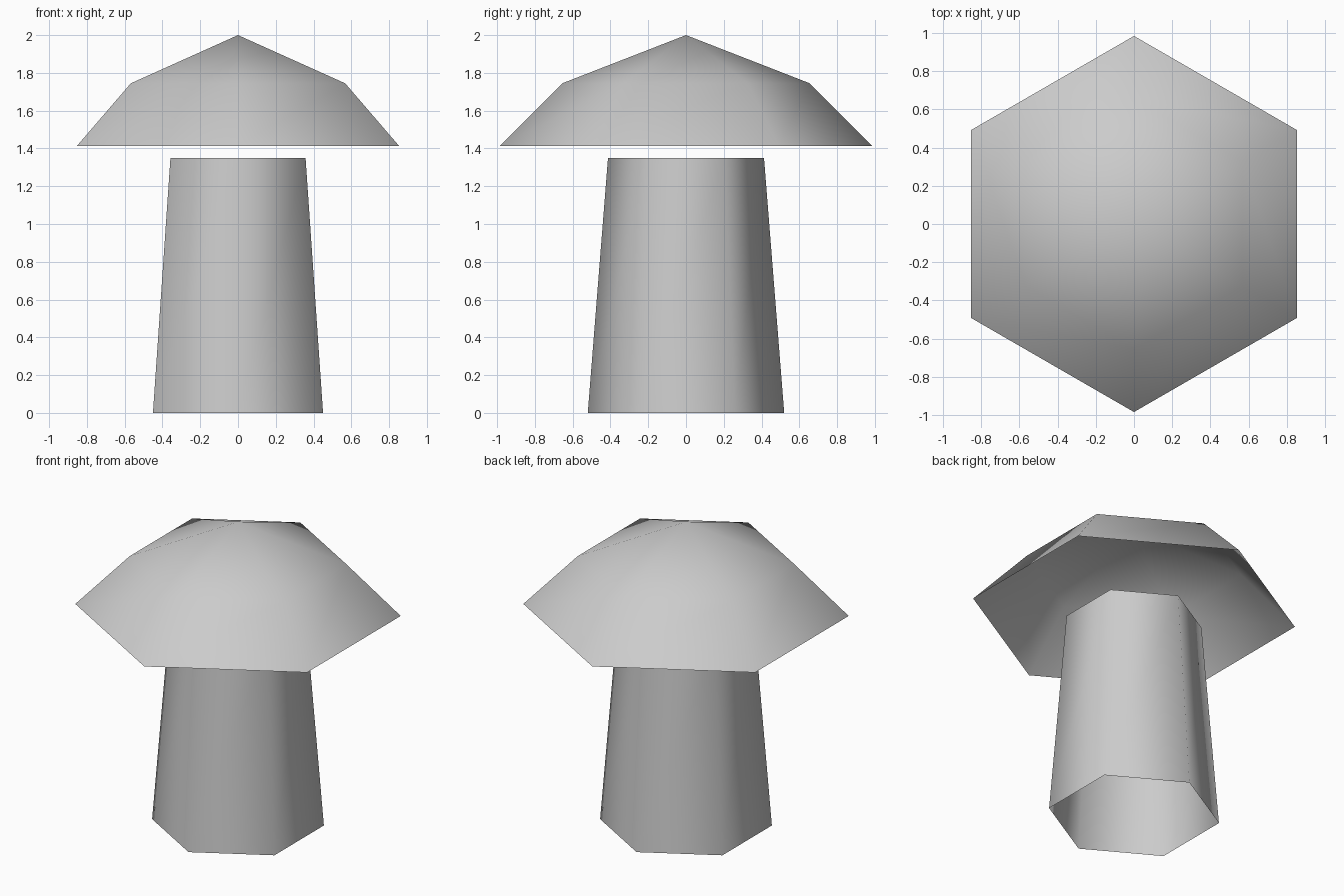
import bpy, math

if "Cube" in bpy.data.objects:
    bpy.data.objects.remove(bpy.data.objects["Cube"])

SIDES = 6
grey = bpy.data.materials.new("light grey")
grey.diffuse_color = (0.6, 0.6, 0.6, 1)
grey.use_nodes = True
grey.node_tree.nodes["Principled BSDF"].inputs["Base Color"].default_value = grey.diffuse_color


def shell(name, rings, apex=None):
    """Open six-sided smooth shell from (radius, z) rings, optionally closed to a tip."""
    verts, faces = [], []
    for r, z in rings:
        for i in range(SIDES):
            a = math.pi / 2 + math.tau * i / SIDES
            verts.append((r * math.cos(a), r * math.sin(a), z))
    for k in range(len(rings) - 1):
        for i in range(SIDES):
            j = (i + 1) % SIDES
            b, t = k * SIDES, (k + 1) * SIDES
            faces.append((b + i, b + j, t + j, t + i))
    if apex is not None:
        verts.append((0, 0, apex))
        b = (len(rings) - 1) * SIDES
        for i in range(SIDES):
            faces.append((b + i, b + (i + 1) % SIDES, len(verts) - 1))
    mesh = bpy.data.meshes.new(name)
    mesh.from_pydata(verts, [], faces)
    mesh.materials.append(grey)
    for p in mesh.polygons:
        p.use_smooth = True
    obj = bpy.data.objects.new(name, mesh)
    bpy.context.collection.objects.link(obj)
    return obj


# Tapered hollow stem, open at both ends
shell("mushroom_stem", [(0.52, 0.0), (0.413, 1.35)])

# Hollow cap floating just above the stem
shell("mushroom_cap", [(0.985, 1.413), (0.655, 1.745)], apex=2.0)
